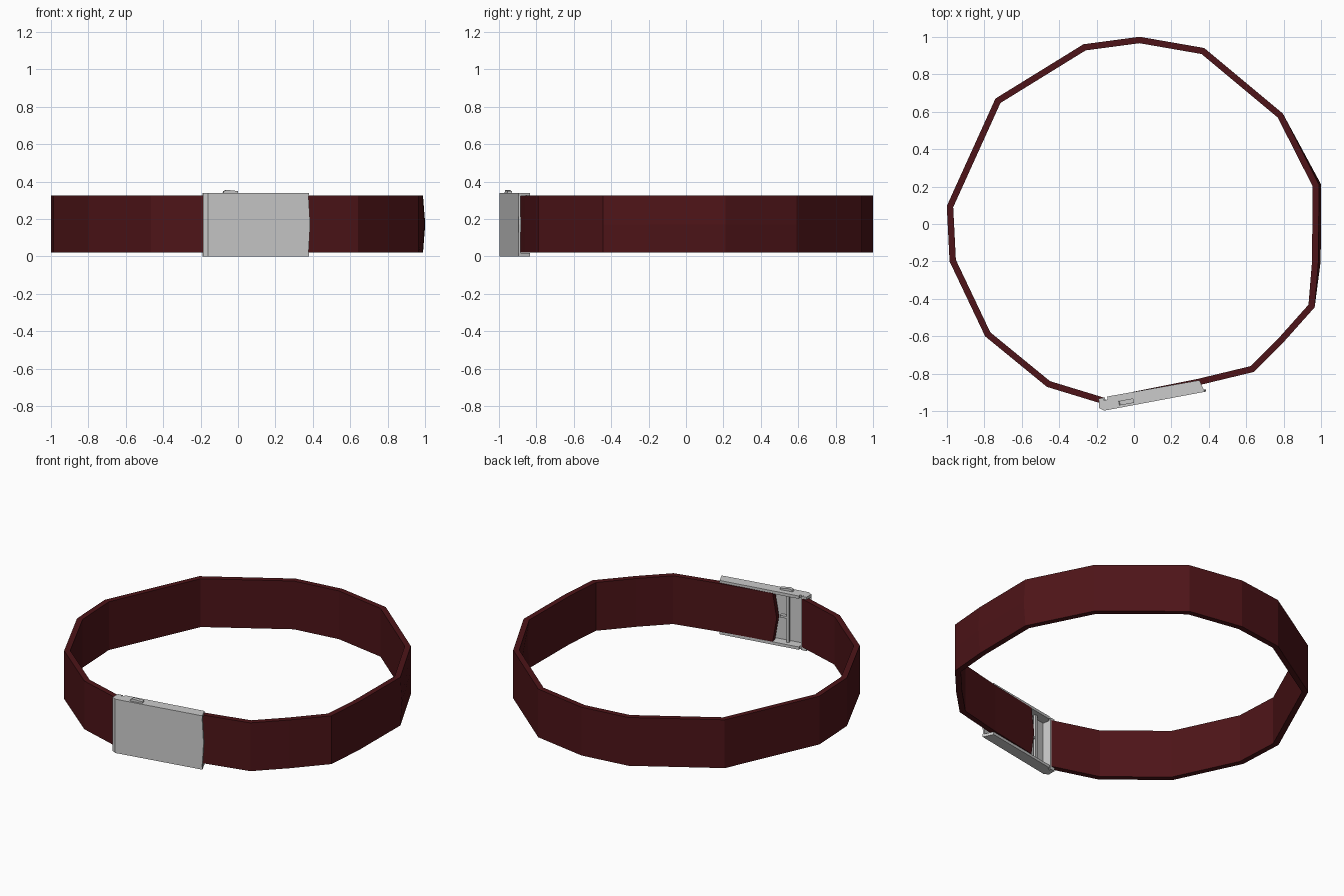
import bpy, bmesh
from mathutils import Vector, Matrix

if "Cube" in bpy.data.objects:
    bpy.data.objects.remove(bpy.data.objects["Cube"])

def make_object(name, bm, color=None):
    bmesh.ops.recalc_face_normals(bm, faces=bm.faces)
    me = bpy.data.meshes.new(name)
    bm.to_mesh(me)
    bm.free()
    ob = bpy.data.objects.new(name, me)
    bpy.context.collection.objects.link(ob)
    if color:
        mat = bpy.data.materials.new(name + "_material")
        mat.diffuse_color = color
        mat.use_nodes = True
        mat.node_tree.nodes["Principled BSDF"].inputs["Base Color"].default_value = mat.diffuse_color
        me.materials.append(mat)
    return ob

# Strap: outer outline seen from above, from the free tip round to the clamp
path = [Vector(p) for p in [
    (0.025, -0.925), (0.35, -0.86), (0.64, -0.79), (0.80, -0.63), (0.965, -0.445),
    (0.985, -0.20), (0.988, 0.21), (0.795, 0.59), (0.375, 0.94), (0.03, 1.0),
    (-0.27, 0.96), (-0.74, 0.67), (-1.0, 0.096), (-0.985, -0.20),
    (-0.795, -0.60), (-0.465, -0.87), (-0.17, -0.96)]]
THICK = 0.034

def inner_offset(pts, d):
    out = []
    for i, p in enumerate(pts):
        dirs = []
        if i > 0:
            dirs.append((p - pts[i - 1]).normalized())
        if i < len(pts) - 1:
            dirs.append((pts[i + 1] - p).normalized())
        norms = [Vector((-t.y, t.x)) for t in dirs]
        n = sum(norms, Vector((0, 0))).normalized()
        out.append(p + n * (d / n.dot(norms[0])))
    return out

inner = inner_offset(path, THICK)
rows = [0.02, 0.172, 0.325]
bm = bmesh.new()
rings = []
for i, (o, n) in enumerate(zip(path, inner)):
    shift = Vector((0, 0))
    if i == 0:                      # pointed free tip
        shift = (path[0] - path[1]).normalized() * 0.025
    elif i in (5, 6):               # slight bulge on the right side
        shift = Vector((0.012, 0))
    ring = []
    for side, zs in ((o, rows), (n, rows[::-1])):
        for z in zs:
            p = side + (shift if z == rows[1] else Vector((0, 0)))
            ring.append(bm.verts.new((p.x, p.y, z)))
    rings.append(ring)
for a, b in zip(rings, rings[1:]):
    for k in range(6):
        m = (k + 1) % 6
        bm.faces.new((a[k], a[m], b[m], b[k]))
for r in (rings[0], rings[-1]):
    bm.faces.new((r[0], r[1], r[4], r[5]))
    bm.faces.new((r[1], r[2], r[3], r[4]))
make_object("strap", bm, (0.075, 0.007, 0.009, 1))

# Buckle frame: u runs along the plate, v points inward
U = Vector((0.983, 0.184, 0))
V = Vector((-0.184, 0.983, 0))
W = Vector((0, 0, 1))
ORIGIN = Vector((-0.16, -0.997, 0))

def extrude(name, outline, axis, a, b):
    """Extrude a 2D outline in the buckle frame; axis 'z': (u, v), 'v': (u, z)."""
    bm = bmesh.new()
    loops = []
    for c in (a, b):
        loop = []
        for s, t in outline:
            u, v, z = (s, t, c) if axis == 'z' else (s, c, t)
            loop.append(bm.verts.new(ORIGIN + U * u + V * v + W * z))
        loops.append(loop)
    n = len(outline)
    for i in range(n):
        j = (i + 1) % n
        bm.faces.new((loops[0][i], loops[0][j], loops[1][j], loops[1][i]))
    bm.faces.new(loops[0])
    bm.faces.new(loops[1])
    return make_object(name, bm)

def rect(s0, s1, t0, t1):
    return [(s0, t0), (s1, t0), (s1, t1), (s0, t1)]

# Front plate with a slightly pointed right end
extrude("buckle_plate", [(0, 0), (0.545, 0), (0.555, 0.17), (0.545, 0.34), (0, 0.34)],
        'v', 0, 0.012)

# Top and bottom flanges
flange = [(0, 0), (0.548, 0), (0.53, 0.066), (0.03, 0.071), (0.03, 0.055),
          (0.012, 0.055), (-0.016, 0.068), (-0.025, 0.02)]
for name, z in (("bottom_flange", 0.0), ("top_flange", 0.322)):
    extrude(name, flange, 'z', z, z + 0.018)

# Clamp that grips the fixed strap end
extrude("strap_clamp_front", [(0, 0), (0.012, 0.012), (-0.012, 0.024), (-0.025, 0.02)],
        'z', 0, 0.34)
extrude("strap_clamp_back", [(-0.018, 0.058), (0.018, 0.058), (0.018, 0.068), (-0.016, 0.069)],
        'z', 0, 0.34)
extrude("strap_clamp_wall", rect(0.008, 0.018, 0.01, 0.062), 'z', 0.01, 0.33)

# Locking bar, its centre lug and the thumb lever on top
extrude("locking_bar", rect(0.105, 0.122, 0.026, 0.042), 'z', 0.01, 0.33)
extrude("bar_lug", rect(0.122, 0.165, 0.164, 0.178), 'v', 0.01, 0.036)
extrude("thumb_lever", [(0.085, 0.338), (0.165, 0.338), (0.165, 0.35), (0.15, 0.351),
                        (0.105, 0.356), (0.09, 0.35)], 'v', 0.012, 0.036)
